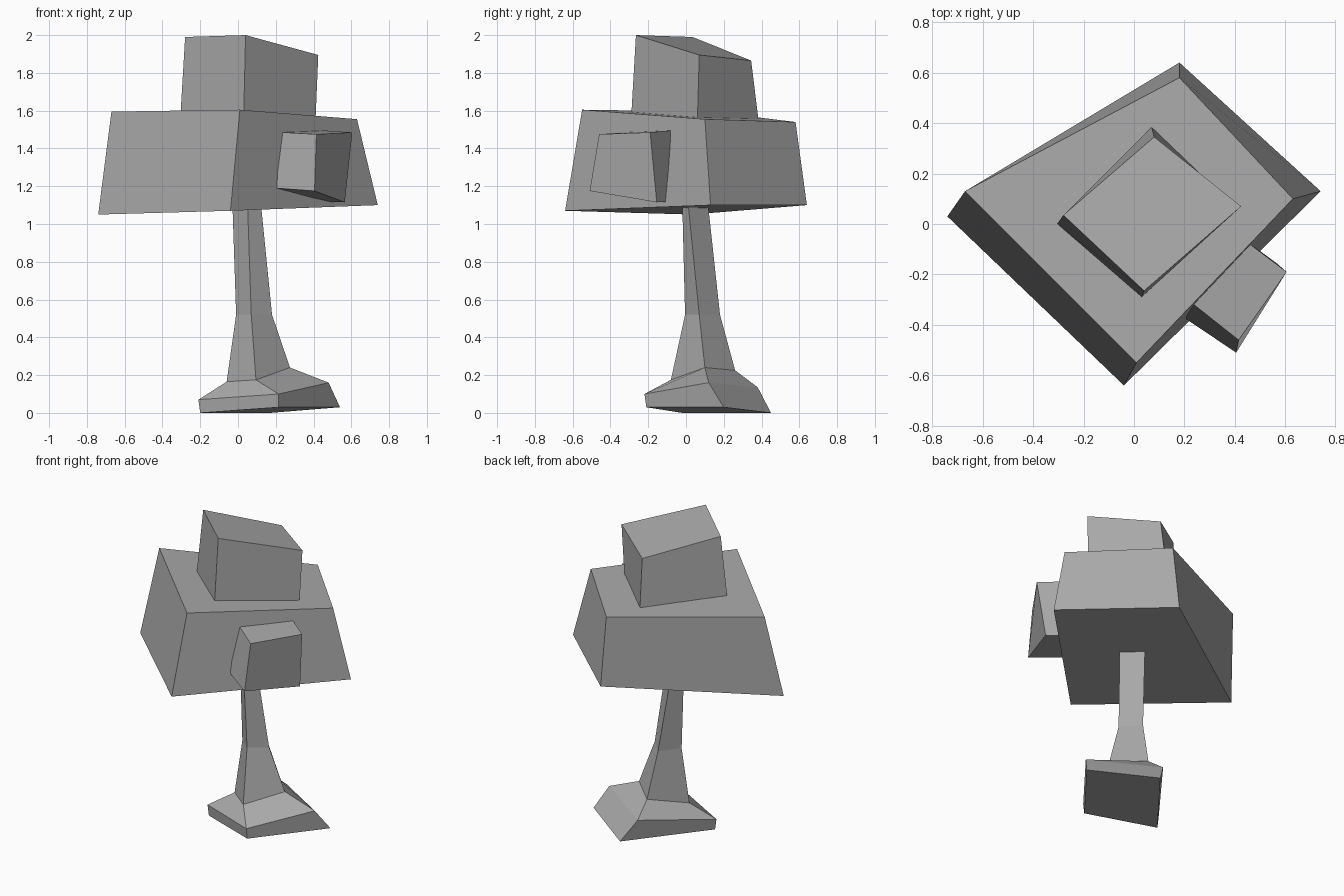
import bpy
import bmesh
from mathutils import Vector

# Remove the default cube only
default_cube = bpy.data.objects.get("Cube")
if default_cube:
    bpy.data.objects.remove(default_cube, do_unlink=True)


def make_material(name, colour):
    material = bpy.data.materials.new(name)
    material.use_nodes = True
    material.diffuse_color = colour
    material.node_tree.nodes["Principled BSDF"].inputs["Base Color"].default_value = colour
    return material


grey = make_material("plain grey", (0.4, 0.4, 0.4, 1))


def loft(name, sections, material):
    """Bridge a stack of four-cornered cross-sections and cap both ends.

    Corners run left, front, right, back around the section."""
    bm = bmesh.new()
    rings = [[bm.verts.new(Vector(corner)) for corner in section] for section in sections]
    for lower, upper in zip(rings, rings[1:]):
        count = len(lower)
        for i in range(count):
            j = (i + 1) % count
            bm.faces.new((lower[i], lower[j], upper[j], upper[i]))
    bm.faces.new(list(reversed(rings[0])))
    bm.faces.new(rings[-1])
    bmesh.ops.recalc_face_normals(bm, faces=bm.faces[:])
    mesh = bpy.data.meshes.new(name)
    bm.to_mesh(mesh)
    bm.free()
    mesh.materials.append(material)
    for polygon in mesh.polygons:
        polygon.use_smooth = False
    part = bpy.data.objects.new(name, mesh)
    bpy.context.scene.collection.objects.link(part)
    return part


# Trunk with a flared, leaning root foot
foot_bottom = [(-.2, -.02, 0), (.215, -.21, .03), (.54, .2, .03), (.17, .45, 0)]
foot_top = [(-.21, -.02, .07), (.215, -.22, .1), (.48, .12, .16), (.09, .38, .135)]
trunk_flare = [(-.06, .05, .165), (.095, -.08, .175), (.275, .1, .24), (.105, .26, .225)]
trunk_middle = [(-.01, .06, .52), (.07, -.005, .52), (.18, .07, .52), (.08, .18, .52)]
trunk_top = [(-.03, .06, 1.12), (.05, -.02, 1.12), (.12, .01, 1.12), (.01, .115, 1.12)]
loft("trunk", [foot_bottom, foot_top, trunk_flare, trunk_middle, trunk_top], grey)

# Large tapered foliage block
canopy_bottom = [(-.74, .03, 1.05), (-.04, -.64, 1.07), (.74, .13, 1.1), (.18, .64, 1.1)]
canopy_top = [(-.67, .13, 1.595), (.01, -.55, 1.605), (.63, .1, 1.555), (.18, .58, 1.54)]
loft("main_foliage", [canopy_bottom, canopy_top], grey)

# Small foliage block on top, sunk slightly into the large one
crown_bottom = [(-.305, 0, 1.57), (.03, -.29, 1.57), (.41, .06, 1.54), (.07, .385, 1.54)]
crown_top = [(-.28, .035, 1.99), (.04, -.265, 2), (.425, .07, 1.895), (.08, .345, 1.865)]
loft("top_foliage", [crown_bottom, crown_top], grey)

# Small foliage block growing out of the side
side_bottom = [(.13, -.325, 1.195), (.405, -.51, 1.175), (.565, -.155, 1.115), (.4, -.05, 1.12)]
side_top = [(.15, -.25, 1.49), (.415, -.46, 1.475), (.605, -.19, 1.485), (.38, -.02, 1.5)]
loft("side_foliage", [side_bottom, side_top], grey)
